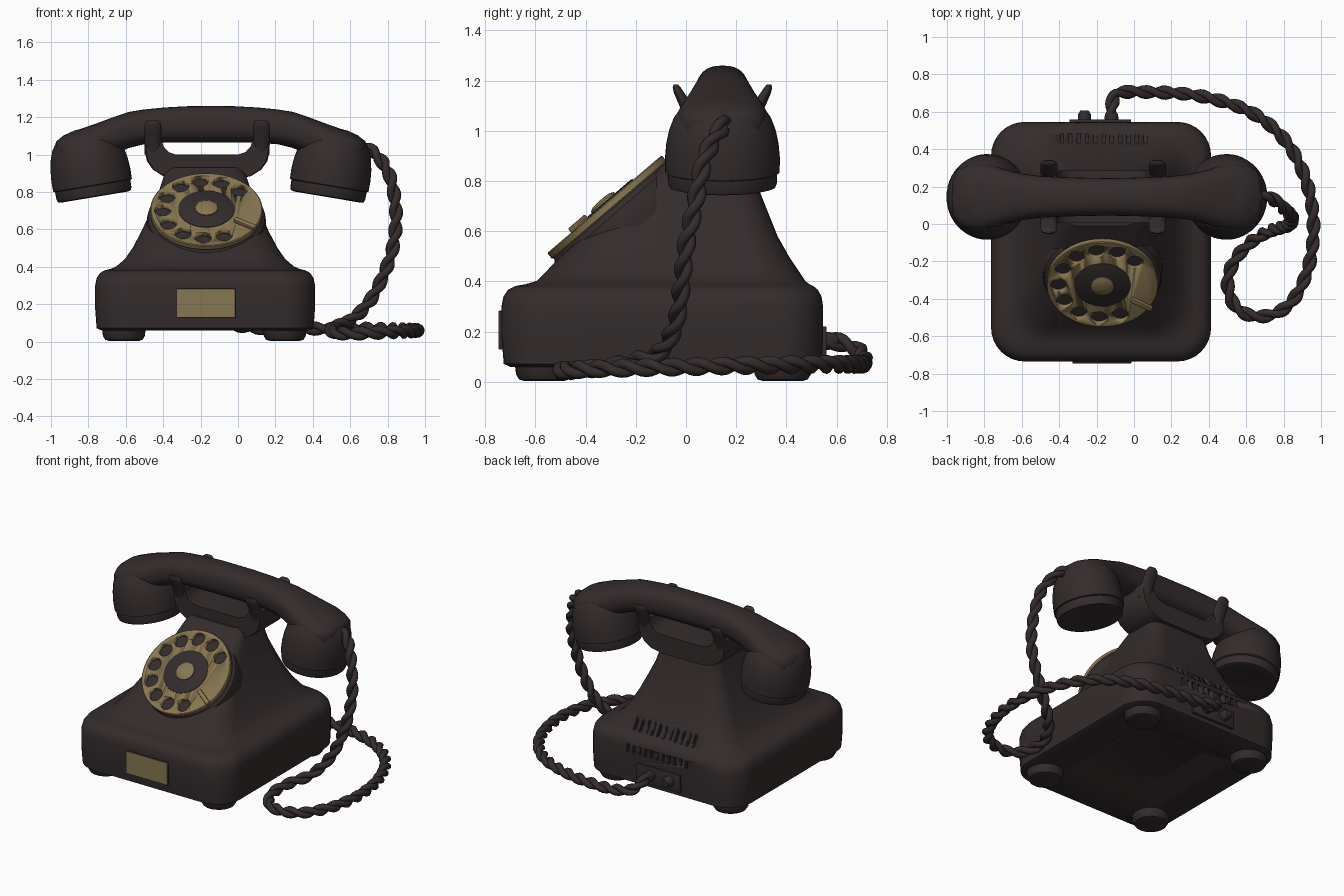
import bpy, bmesh, math
from mathutils import Matrix, Vector

if "Cube" in bpy.data.objects:
    bpy.data.objects.remove(bpy.data.objects["Cube"])

CX, HX, HY = -0.176, -0.145, 0.145   # body centre x, handset centre x and y


def material(name, rgb):
    m = bpy.data.materials.new(name)
    m.diffuse_color = (*rgb, 1)
    m.use_nodes = True
    m.node_tree.nodes["Principled BSDF"].inputs["Base Color"].default_value = m.diffuse_color
    return m


DARK = material("dark brown bakelite", (0.034, 0.0245, 0.0255))
GOLD = material("aged brass", (0.245, 0.182, 0.083))


def finish(bm, name, mat, angle=35):
    bmesh.ops.recalc_face_normals(bm, faces=bm.faces)
    me = bpy.data.meshes.new(name)
    bm.to_mesh(me)
    bm.free()
    me.materials.append(mat)
    me.shade_smooth()
    me.set_sharp_from_angle(angle=math.radians(angle))
    ob = bpy.data.objects.new(name, me)
    bpy.context.collection.objects.link(ob)
    return ob


def loft(name, rings, mat, angle=35):
    bm = bmesh.new()
    vs = [[bm.verts.new(p) for p in ring] for ring in rings]
    n = len(vs[0])
    for a, b in zip(vs, vs[1:]):
        for i in range(n):
            bm.faces.new((a[i], a[(i + 1) % n], b[(i + 1) % n], b[i]))
    bm.faces.new(vs[0])
    bm.faces.new(vs[-1])
    return finish(bm, name, mat, angle)


def lathe(name, profile, matrix, mat, n=48, angle=35):
    rings = [[matrix @ Vector((r * math.cos(t), r * math.sin(t), h))
              for t in (2 * math.pi * i / n for i in range(n))] for r, h in profile]
    return loft(name, rings, mat, angle)


def rounded_rect(z, hw, y0, y1, r, seg=8):
    pts = []
    for k, (cx, cy) in enumerate(((hw - r, y1 - r), (r - hw, y1 - r), (r - hw, y0 + r), (hw - r, y0 + r))):
        for i in range(seg + 1):
            t = (k + i / seg) * math.pi / 2
            pts.append(Vector((CX + cx + r * math.cos(t), cy + r * math.sin(t), z)))
    return pts


def boxes(name, items, mat, bevel=0.0):
    """items: list of (matrix, size)"""
    bm = bmesh.new()
    for m, size in items:
        bmesh.ops.create_cube(bm, size=1, matrix=m @ Matrix.Diagonal((*size, 1)))
    if bevel:
        bmesh.ops.bevel(bm, geom=bm.edges[:], offset=bevel, segments=2, affect='EDGES', profile=0.5)
    return finish(bm, name, mat)


def cut(ob, cutter):
    cutter.hide_render = True
    cutter.hide_set(True)
    mod = ob.modifiers.new("cut", 'BOOLEAN')
    mod.operation, mod.solver, mod.object = 'DIFFERENCE', 'EXACT', cutter


def tube(name, pts, bevel, mat, res=2):
    cu = bpy.data.curves.new(name, 'CURVE')
    cu.dimensions, cu.bevel_depth, cu.bevel_resolution, cu.use_fill_caps = '3D', bevel, res, True
    sp = cu.splines.new('POLY')
    sp.points.add(len(pts) - 1)
    for p, co in zip(sp.points, pts):
        p.co = (*co, 1)
    sp.use_smooth = True
    cu.materials.append(mat)
    ob = bpy.data.objects.new(name, cu)
    bpy.context.collection.objects.link(ob)


def spline(points, steps):
    """Catmull-Rom samples through the points"""
    p = [Vector(q) for q in points]
    p = [2 * p[0] - p[1]] + p + [2 * p[-1] - p[-2]]
    out = []
    for a, b, c, d in zip(p, p[1:], p[2:], p[3:]):
        for i in range(steps):
            t = i / steps
            out.append(0.5 * (2 * b + (c - a) * t + (2 * a - 5 * b + 4 * c - d) * t * t
                              + (3 * b - a - 3 * c + d) * t ** 3))
    return out + [p[-2]]


T = Matrix.Translation

# Body: underside recess, base block, flared neck
body = loft("body", [rounded_rect(*s) for s in (
    (0.14, 0.26, -0.37, 0.18, 0.03), (0.065, 0.36, -0.49, 0.31, 0.04),
    (0.060, 0.555, -0.70, 0.515, 0.16), (0.072, 0.580, -0.726, 0.54, 0.17),
    (0.18, 0.588, -0.735, 0.546, 0.18), (0.30, 0.588, -0.735, 0.546, 0.18),
    (0.34, 0.580, -0.727, 0.54, 0.18), (0.367, 0.562, -0.709, 0.525, 0.18),
    (0.382, 0.535, -0.68, 0.507, 0.18), (0.389, 0.505, -0.64, 0.492, 0.18),
    (0.402, 0.475, -0.595, 0.475, 0.18), (0.44, 0.43, -0.557, 0.45, 0.17),
    (0.50, 0.388, -0.50, 0.41, 0.16), (0.58, 0.345, -0.41, 0.365, 0.14),
    (0.68, 0.298, -0.297, 0.325, 0.12), (0.78, 0.255, -0.185, 0.285, 0.10),
    (0.87, 0.225, -0.085, 0.262, 0.08), (0.90, 0.215, -0.045, 0.255, 0.07),
    (0.93, 0.19, -0.01, 0.25, 0.06))], DARK)

# Ventilation slots in the back
slots = []
for i in range(11):
    x = -0.385 + i * 0.0445
    slots.append((T((x, 0.46, 0.435)), (0.018, 0.06, 0.08)))
    slots.append((T((x, 0.545, 0.30)), (0.018, 0.05, 0.05)))
cut(body, boxes("vent_cutter", slots, DARK))

# Feet
for i, (x, y) in enumerate((x, y) for x in (-0.61, 0.25) for y in (-0.565, 0.385)):
    lathe(f"foot_{i + 1}", [(0.08, 0.004), (0.1, 0.01), (0.112, 0.03), (0.118, 0.08)], T((x, y, 0)), DARK, 32)

# Name plate on the front, terminal plate and sockets on the back
boxes("plate_backing", [(T((-0.172, -0.736, 0.206)), (0.316, 0.018, 0.155))], DARK, 0.003)
boxes("front_plate", [(T((-0.172, -0.7455, 0.206)), (0.312, 0.003, 0.151))], GOLD)
boxes("terminal_plate", [(T((-0.18, 0.55, 0.16)), (0.33, 0.02, 0.12))], DARK, 0.004)
for name, x in (("cord_socket", -0.12), ("spare_socket", -0.265)):
    lathe(name, [(0.036, 0), (0.034, 0.035), (0.022, 0.055)],
          T((x, 0.552, 0.163)) @ Matrix.Rotation(-math.pi / 2, 4, 'X'), DARK, 20)

# Dial on the sloping front
DIAL = T((-0.169, -0.325, 0.708)) @ Matrix.Rotation(math.radians(40.5), 4, 'X')
lathe("dial_housing", [(0.29, -0.24), (0.322, -0.15), (0.318, -0.08), (0.312, -0.055), (0.30, -0.046),
                       (0.288, -0.026)], DIAL, DARK, 64)
wheel = lathe("finger_wheel", [(0.292, -0.034), (0.30, -0.028), (0.30, -0.004), (0.295, 0)], DIAL, GOLD, 64)
bm = bmesh.new()
for i in range(10):
    t = math.radians(42 + 28 * i)
    bmesh.ops.create_cone(bm, cap_ends=True, segments=20, radius1=0.044, radius2=0.044, depth=0.12,
                          matrix=DIAL @ T((0.234 * math.cos(t), 0.234 * math.sin(t), 0)))
cut(wheel, finish(bm, "finger_hole_cutter", GOLD))
lathe("dial_centre", [(0.15, -0.01), (0.15, 0.003), (0.145, 0.006)], DIAL, DARK)
lathe("dial_hub", [(0.062, 0), (0.060, 0.012), (0.045, 0.02), (0.015, 0.023)], DIAL, GOLD, 32)
boxes("finger_stop", [(DIAL @ Matrix.Rotation(math.radians(-32), 4, 'Z') @ T((0.245, 0, 0.008)),
                       (0.13, 0.028, 0.024))], GOLD, 0.005)

# Cradle: U-shaped saddle with four flat horns leaning outwards
half = ((0, 0.87), (0.16, 0.87), (0.235, 0.885), (0.29, 0.92), (0.322, 0.965), (0.334, 1.02), (0.334, 1.08),
        (0.25, 1.08), (0.238, 1.045), (0.21, 1.015), (0.165, 1.0), (0, 1.0))
outline = list(half) + [(-x, z) for x, z in half[-2:0:-1]]
loft("cradle", [[Vector((-0.165 + x, HY + y, z)) for x, z in
                 ((x * k, 0.94 + (z - 0.94) * k) for x, z in outline)]
                for y, k in ((-0.14, 0.975), (-0.125, 1), (0.125, 1), (0.14, 0.975))], DARK, 40)
horn = ((0.105, 1.0, 0.044, 0.032), (0.128, 1.07, 0.045, 0.030), (0.152, 1.115, 0.046, 0.026),
        (0.172, 1.15, 0.045, 0.021), (0.182, 1.172, 0.040, 0.016), (0.186, 1.185, 0.026, 0.009))
for i, (sx, sy) in enumerate((a, b) for a in (-1, 1) for b in (-1, 1)):
    loft(f"cradle_horn_{i + 1}", [[Vector((
        -0.165 + sx * 0.29 + w * math.cos(a), HY + sy * d + t * math.sin(a), z))
        for a in (2 * math.pi * j / 20 for j in range(20))] for d, z, w, t in horn], DARK, 50)

# Handset handle: oval sections along x (offset, top, bottom, half width)
side = ((0.12, 1.259, 1.064, 0.102), (0.25, 1.252, 1.064, 0.106), (0.36, 1.241, 1.055, 0.112),
        (0.44, 1.228, 1.035, 0.122), (0.52, 1.201, 1.0, 0.14), (0.60, 1.171, 0.96, 0.165),
        (0.68, 1.143, 0.95, 0.18), (0.75, 1.115, 0.95, 0.17), (0.80, 1.092, 0.96, 0.145), (0.828, 1.07, 0.98, 0.08))
sections = [(-d, *s) for d, *s in side[::-1]] + [(0, 1.26, 1.064, 0.10)] + list(side)


def oval(d, top, bot, hw, n=32, e=0.8):
    ring = []
    for i in range(n):
        c, s = math.cos(2 * math.pi * i / n), math.sin(2 * math.pi * i / n)
        ring.append(Vector((HX + d, HY + hw * math.copysign(abs(c) ** e, c),
                            (top + bot) / 2 + (top - bot) / 2 * math.copysign(abs(s) ** e, s))))
    return ring


loft("handset_handle", [oval(*s) for s in sections], DARK, 50)

# Ear and mouth cups, tilted inwards
for name, s in (("ear_cup", -1), ("mouth_cup", 1)):
    m = (T((HX + s * 0.622, HY, 0.773)) @ Matrix.Rotation(s * math.radians(9.5), 4, 'Y')
         @ Matrix.Diagonal((1, 1.07, 1, 1)))
    lathe(name, [(0.12, 0.012), (0.18, 0), (0.198, 0.005), (0.203, 0.02), (0.204, 0.06), (0.213, 0.064),
                 (0.214, 0.12), (0.209, 0.18), (0.198, 0.235), (0.182, 0.28), (0.156, 0.32), (0.11, 0.352),
                 (0.05, 0.368), (0.01, 0.372)], m, DARK)

# Twisted cord: two strands wound round one path
cord = spline([(0.66, 0.147, 1.03), (0.73, 0.14, 1.01), (0.81, 0.075, 0.89), (0.845, 0.035, 0.70),
               (0.835, 0.0, 0.54), (0.80, -0.015, 0.41), (0.72, -0.04, 0.24), (0.62, -0.10, 0.125),
               (0.535, -0.20, 0.085), (0.50, -0.32, 0.06), (0.55, -0.45, 0.045), (0.68, -0.495, 0.045),
               (0.83, -0.43, 0.05), (0.93, -0.24, 0.055), (0.96, 0.0, 0.06), (0.917, 0.24, 0.065),
               (0.805, 0.45, 0.068), (0.62, 0.60, 0.07), (0.35, 0.685, 0.07), (0.08, 0.705, 0.075),
               (-0.08, 0.70, 0.11), (-0.115, 0.65, 0.145), (-0.12, 0.59, 0.162), (-0.12, 0.54, 0.163)], 14)
strands, phase, normal = ([], []), 0.0, Vector((0, 1, 0))
for i, p in enumerate(cord):
    tan = (cord[min(i + 1, len(cord) - 1)] - cord[max(i - 1, 0)]).normalized()
    normal = (normal - tan * normal.dot(tan)).normalized()
    if i:
        phase += (p - cord[i - 1]).length * 2 * math.pi / 0.2
    off = (normal * math.cos(phase) + tan.cross(normal) * math.sin(phase)) * 0.0175
    strands[0].append(p + off)
    strands[1].append(p - off)
for i, pts in enumerate(strands):
    tube(f"cord_strand_{i + 1}", pts, 0.021, DARK)
